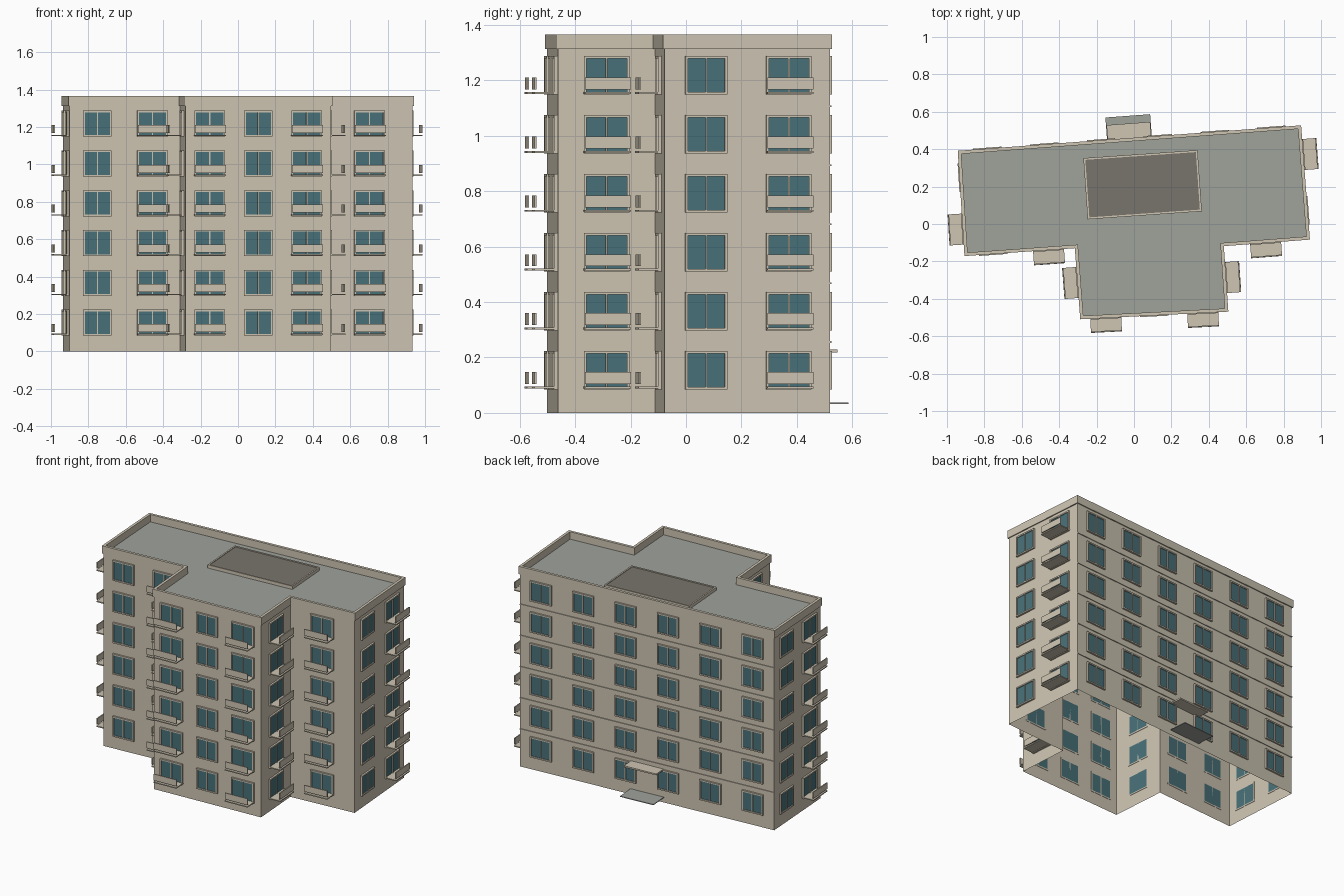
import bpy
import bmesh
from math import radians
from mathutils import Matrix, Vector

cube = bpy.data.objects.get("Cube")
if cube:
    bpy.data.objects.remove(cube)


def material(name, color):
    m = bpy.data.materials.new(name)
    m.diffuse_color = (*color, 1)
    m.use_nodes = True
    m.node_tree.nodes["Principled BSDF"].inputs["Base Color"].default_value = (*color, 1)
    return m


PLASTER = material("warm plaster", (0.62, 0.56, 0.45))
ROOF = material("grey roofing", (0.35, 0.36, 0.33))
DARK = material("dark roof panel", (0.19, 0.175, 0.15))
GLASS = material("teal glass", (0.065, 0.165, 0.19))

# Footprint corners, counter-clockwise from the front right-hand end
FOOT = [Vector(p) for p in (
    (-0.90, -0.164), (-0.31, -0.122), (-0.281, -0.502), (0.497, -0.462),
    (0.473, -0.112), (0.933, -0.077), (0.887, 0.52), (-0.935, 0.385))]
N = len(FOOT)
ROOF_Z, TOP_Z = 1.315, 1.365
FLOORS, PITCH = 6, 0.2126
WIN_LOW, WIN_HIGH = 0.085, 0.224

# Openings along each wall: w = window, b = window with balcony
LAYOUT = ["wb", "b", "bwb", "b", "b", "wb", "wwwwww", "wb"]


def finish(name, bm, mat):
    mesh = bpy.data.meshes.new(name)
    bm.to_mesh(mesh)
    bm.free()
    mesh.materials.append(mat)
    obj = bpy.data.objects.new(name, mesh)
    bpy.context.collection.objects.link(obj)
    return obj


def box(bm, m, x, y, z):
    """Box spanning the (low, high) pairs x, y, z in the frame m."""
    size = Matrix.Diagonal((x[1] - x[0], y[1] - y[0], z[1] - z[0], 1))
    mid = Matrix.Translation([(a + b) / 2 for a, b in (x, y, z)])
    bmesh.ops.create_cube(bm, size=1, matrix=m @ mid @ size)


def wall_frame(i, t):
    """Frame on wall i at fraction t: y points outward, z up."""
    a, b = FOOT[i], FOOT[(i + 1) % N]
    d = (b - a).normalized()
    p = a.lerp(b, t)
    return Matrix(((-d.x, d.y, 0, p.x), (-d.y, -d.x, 0, p.y),
                   (0, 0, 1, 0), (0, 0, 0, 1)))


def offset(dist):
    """Footprint moved outward by dist with mitred corners."""
    out = []
    for i, p in enumerate(FOOT):
        d1 = (p - FOOT[i - 1]).normalized()
        d2 = (FOOT[(i + 1) % N] - p).normalized()
        n1, n2 = Vector((d1.y, -d1.x)), Vector((d2.y, -d2.x))
        out.append(p + (n1 + n2) * dist / (1 + n1.dot(n2)))
    return out


def loft(bm, profile, closed):
    """Sweep (offset, height) points around the footprint."""
    rings = [[bm.verts.new((p.x, p.y, z)) for p in offset(o)] for o, z in profile]
    pairs = list(zip(rings, rings[1:] + rings[:1]))
    for lo, hi in pairs if closed else pairs[:-1]:
        for i in range(N):
            j = (i + 1) % N
            bm.faces.new((lo[i], lo[j], hi[j], hi[i]))


# Outer walls, open underneath
bm = bmesh.new()
loft(bm, [(0, 0), (0, ROOF_Z)], False)
finish("walls", bm, PLASTER)

# Flat roof and parapet
bm = bmesh.new()
bm.faces.new([bm.verts.new((p.x, p.y, ROOF_Z)) for p in FOOT])
finish("roof", bm, ROOF)
bm = bmesh.new()
loft(bm, [(0.007, 1.312), (0.007, TOP_Z), (-0.011, TOP_Z), (-0.011, 1.312)], True)
finish("parapet", bm, PLASTER)

# Raised roof panel with a rim
panel = Matrix.Translation((0.046, 0.21, ROOF_Z)) @ Matrix.Rotation(radians(4), 4, "Z")
bm = bmesh.new()
box(bm, panel, (-0.296, 0.296), (-0.154, 0.154), (0, 0.018))
finish("roof_panel", bm, DARK)
bm = bmesh.new()
for s in (-1, 1):
    x, y = sorted((s * 0.296, s * 0.306)), sorted((s * 0.154, s * 0.164))
    box(bm, panel, x, (-0.164, 0.164), (0, 0.022))
    box(bm, panel, (-0.296, 0.296), y, (0, 0.022))
finish("roof_panel_rim", bm, PLASTER)

# Windows and balconies on every floor
glass, frames, balconies = bmesh.new(), bmesh.new(), bmesh.new()
for i, row in enumerate(LAYOUT):
    for k, kind in enumerate(row):
        base = wall_frame(i, (k + 0.5) / len(row))
        half = 0.082 if kind == "b" else 0.076
        for floor in range(FLOORS):
            m = base @ Matrix.Translation((0, 0, floor * PITCH))
            deep, bar = (-0.002, 0.012), 0.009
            box(glass, m, (-half + bar, half - bar), (-0.002, 0.006),
                (WIN_LOW + bar, WIN_HIGH - bar))
            for x0, x1 in ((-half, bar - half), (half - bar, half), (-0.003, 0.003)):
                box(frames, m, (x0, x1), deep, (WIN_LOW, WIN_HIGH))
            for z in (WIN_LOW, WIN_HIGH - bar):
                box(frames, m, (bar - half, half - bar), deep, (z, z + bar))
            if kind == "b":
                box(balconies, m, (-0.083, 0.083), (-0.002, 0.083), (0.088, 0.095))
                box(balconies, m, (-0.083, 0.083), (0.075, 0.082), (0.104, 0.147))
finish("window_glass", glass, GLASS)
finish("window_frames", frames, PLASTER)
finish("balconies", balconies, PLASTER)

# Floor ledges on the back wall
BACK = 6
back = wall_frame(BACK, 0.5)
length = (FOOT[7] - FOOT[BACK]).length / 2
bm = bmesh.new()
for floor in range(1, FLOORS):
    z = 0.04 + floor * PITCH
    box(bm, back, (-length, length), (-0.002, 0.005), (z, z + 0.006))
finish("floor_ledges", bm, PLASTER)

# Entrance canopy and landing
bm = bmesh.new()
box(bm, back, (-0.117, 0.117), (-0.002, 0.085), (0.218, 0.228))
finish("entrance_canopy", bm, PLASTER)
bm = bmesh.new()
box(bm, back, (-0.12, 0.12), (-0.002, 0.126), (0.032, 0.037))
finish("entrance_landing", bm, ROOF)
